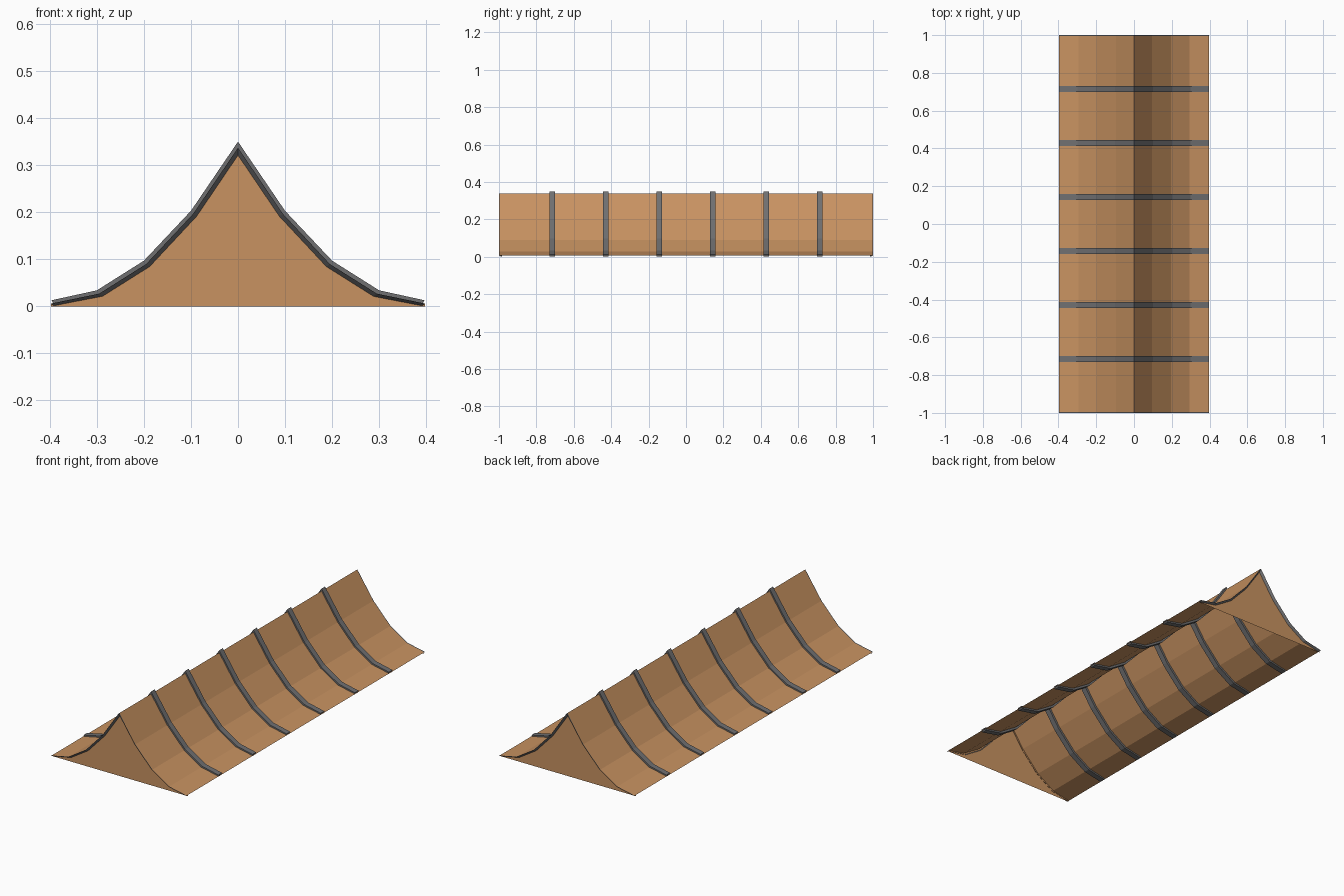
import bpy, bmesh

if "Cube" in bpy.data.objects:
    bpy.data.objects.remove(bpy.data.objects["Cube"])


def material(name, rgb):
    m = bpy.data.materials.new(name)
    m.diffuse_color = (*rgb, 1)
    m.use_nodes = True
    m.node_tree.nodes["Principled BSDF"].inputs["Base Color"].default_value = m.diffuse_color
    return m


CLOTH = material("tan cloth", (0.58, 0.29, 0.12))
GREY = material("dark grey frame", (0.16, 0.16, 0.165))

# Half cross-sections from the ridge down to the eave (x, z)
OUTER = [(0, 0.35), (0.1, 0.203), (0.2, 0.097), (0.3, 0.034), (0.396, 0.013)]
SKIN = [(0, 0.337), (0.095, 0.197), (0.195, 0.09), (0.295, 0.027), (0.397, 0.006)]
INNER = [(0, 0.317), (0.086, 0.19), (0.186, 0.083), (0.286, 0.02), (0.39, 0)]


def full(half):
    return [(-x, z) for x, z in reversed(half[1:])] + half


def loft(name, rails, mat, closed):
    """Skin between rails of points; closed joins the last rail to the first and caps ends."""
    bm = bmesh.new()
    rows = [[bm.verts.new(p) for p in rail] for rail in rails]
    n = len(rows)
    for i in range(n if closed else n - 1):
        a, b = rows[i], rows[(i + 1) % n]
        for j in range(len(a) - 1):
            bm.faces.new((a[j], a[j + 1], b[j + 1], b[j]))
    if closed:
        bm.faces.new([r[0] for r in rows])
        bm.faces.new([r[-1] for r in rows])
    bmesh.ops.recalc_face_normals(bm, faces=bm.faces[:])
    if not closed and sum(f.normal.z for f in bm.faces) < 0:
        bmesh.ops.reverse_faces(bm, faces=bm.faces[:])
    me = bpy.data.meshes.new(name)
    bm.to_mesh(me)
    bm.free()
    me.materials.append(mat)
    ob = bpy.data.objects.new(name, me)
    bpy.context.collection.objects.link(ob)
    return ob


def rail(half, y):
    return [(x, y, z) for x, z in full(half)]


# Concave roof skin, open underneath
loft("roof_skin", [rail(SKIN, -0.996), rail(SKIN, 0.996)], CLOTH, False)

# Arched ribs passing through the skin
for i in range(6):
    y = (i - 2.5) * 2 / 7
    a, b = y - 0.015, y + 0.015
    loft(f"rib_{i + 1}", [rail(OUTER, a), rail(OUTER, b), rail(INNER, b), rail(INNER, a)], GREY, True)

for s, end in ((-1, "front"), (1, "back")):
    # Slanted trim around each end
    loft(f"{end}_trim", [rail(SKIN, s), rail(SKIN, s * 0.994), rail(INNER, s * 0.985)], GREY, True)
    # Gable wall closing each end, in strips down to the ground
    wall = rail(SKIN, s * 0.988)
    foot = [(x, y, 0) for x, y, z in wall]
    gable = loft(f"{end}_gable", [wall, foot], CLOTH, False)
    if gable.data.polygons[0].normal.y * s < 0:
        gable.data.flip_normals()
